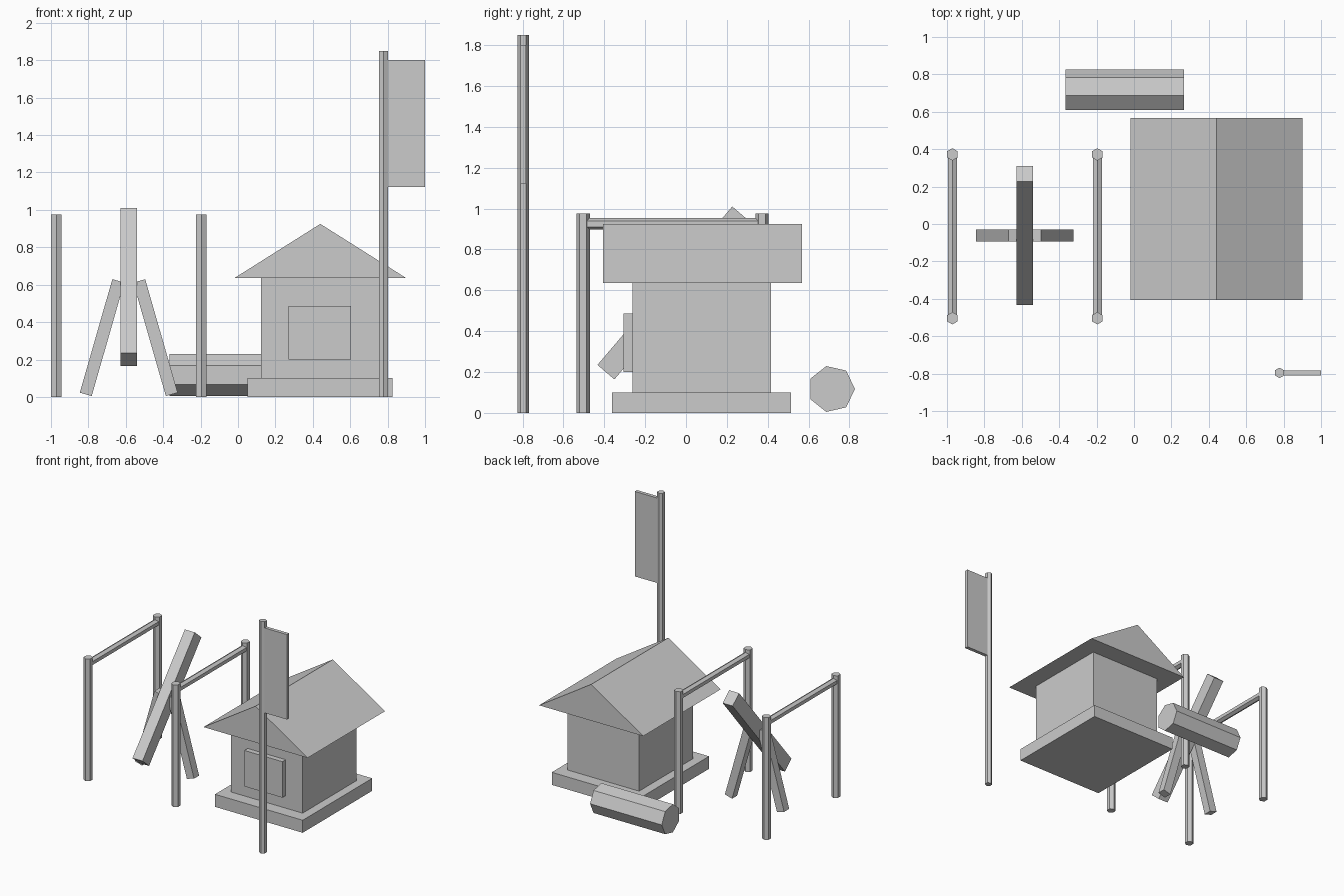
import bpy, bmesh
from math import sin, cos, tau, radians
from mathutils import Vector

if "Cube" in bpy.data.objects:
    bpy.data.objects.remove(bpy.data.objects["Cube"])


def prism(name, outline, sweep):
    """Closed solid: a planar outline swept along a vector."""
    bm = bmesh.new()
    face = bm.faces.new([bm.verts.new(p) for p in outline])
    ext = bmesh.ops.extrude_face_region(bm, geom=[face], use_keep_orig=True)
    moved = [v for v in ext["geom"] if isinstance(v, bmesh.types.BMVert)]
    bmesh.ops.translate(bm, verts=moved, vec=sweep)
    bmesh.ops.recalc_face_normals(bm, faces=bm.faces)
    me = bpy.data.meshes.new(name)
    bm.to_mesh(me)
    bm.free()
    ob = bpy.data.objects.new(name, me)
    bpy.context.collection.objects.link(ob)
    return ob


def rod(name, start, sweep, r, sides, u, v):
    """Polygonal rod whose first corner points along u."""
    c, u, v = Vector(start), Vector(u), Vector(v)
    ring = [c + r * (cos(tau * i / sides) * u + sin(tau * i / sides) * v)
            for i in range(sides)]
    return prism(name, ring, sweep)


def box(name, centre, size, rot=(0, 0, 0)):
    x, y, z = (s / 2 for s in size)
    ob = prism(name, [(-x, -y, -z), (x, -y, -z), (x, y, -z), (-x, y, -z)], (0, 0, 2 * z))
    ob.location = centre
    ob.rotation_euler = [radians(a) for a in rot]
    return ob


def span(name, lo, hi):
    lo, hi = Vector(lo), Vector(hi)
    return box(name, (lo + hi) / 2, hi - lo)


X, Y, Z = (1, 0, 0), (0, 1, 0), (0, 0, 1)

# Hut: plinth, walls, door panel and gabled roof
span("hut_base", (0.05, -0.362, 0), (0.825, 0.515, 0.1))
span("hut_walls", (0.122, -0.263, 0.1), (0.755, 0.417, 0.635))
span("hut_door_panel", (0.27, -0.305, 0.2), (0.605, -0.26, 0.487))
prism("hut_roof", [(-0.02, -0.407, 0.635), (0.9, -0.407, 0.635), (0.44, -0.407, 0.925)],
      (0, 0.975, 0))

# Flag on a pole
rod("flag_pole", (0.778, -0.796, 0), (0, 0, 1.85), 0.028, 6, Y, X)
span("flag", (0.785, -0.81, 1.122), (1.0, -0.782, 1.8))

# Two hitching frames: a pair of posts with a crossbar each
for side, x in (("left", -0.971), ("right", -0.196)):
    for end, y in (("front", -0.504), ("back", 0.372)):
        rod(f"{side}_{end}_post", (x, y, 0), (0, 0, 0.975), 0.033, 6, Y, X)
    rod(f"{side}_crossbar", (x, -0.504, 0.925), (0, 0.876, 0), 0.028, 6, Z, X)

# Tilted beam resting between two splayed legs
box("tilted_beam", (-0.584, -0.062, 0.587), (0.088, 1.018, 0.109), (49.6, 0, 0))
for side, s in (("left", -1), ("right", 1)):
    box(f"{side}_leg", (-0.584 + s * 0.143, -0.062, 0.317), (0.066, 0.064, 0.631),
        (0, -s * 16, 0))

# Seven-sided log lying behind the hut
rod("log", (-0.365, 0.712, 0.117), (0.633, 0, 0), 0.115, 7, Y, Z)
